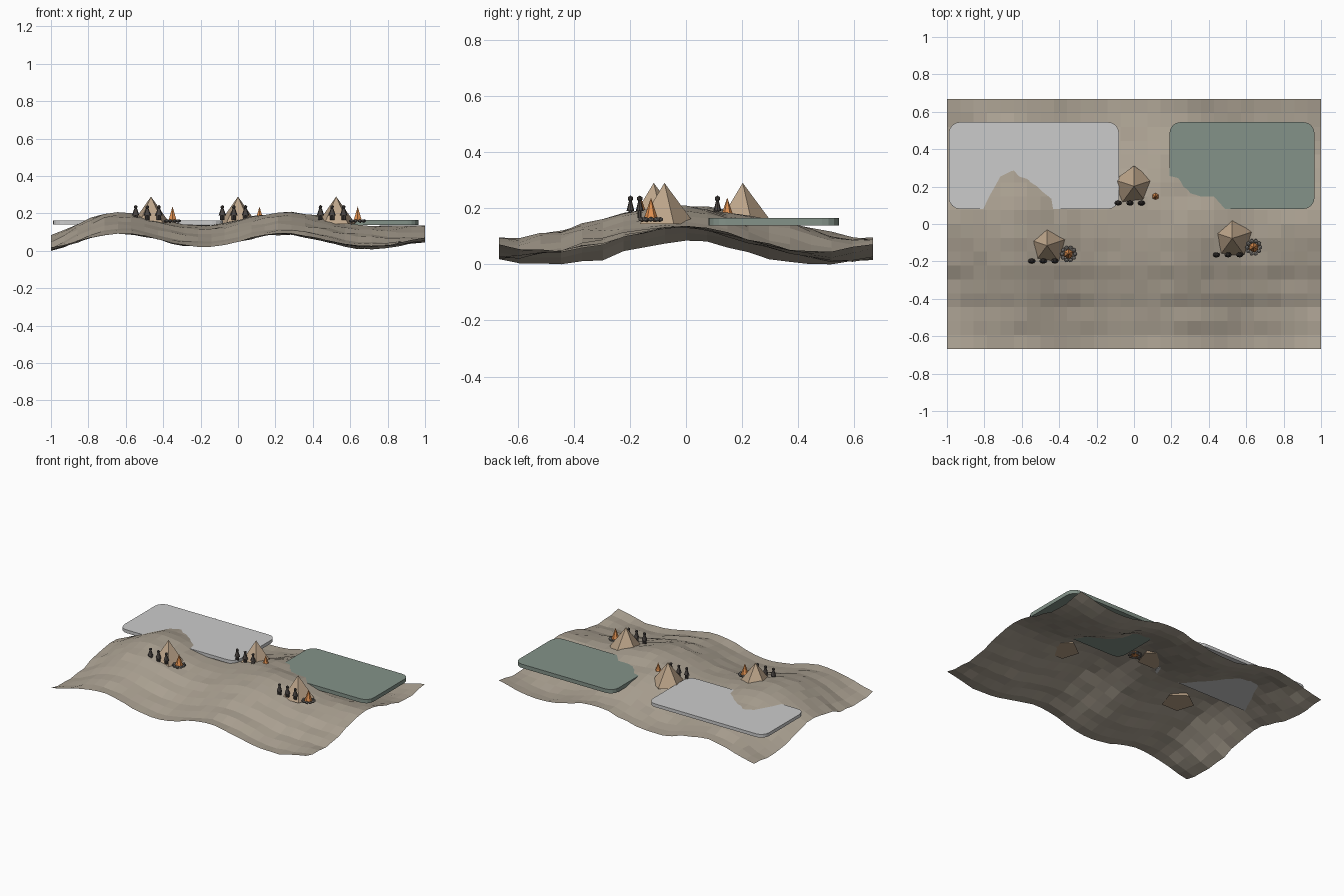
import bpy, bmesh, math, random
from mathutils import Vector

random.seed(4)
cube = bpy.data.objects.get("Cube")
if cube:
    bpy.data.objects.remove(cube)


def material(name, *rgb):
    m = bpy.data.materials.new(name)
    m.use_nodes = True
    m.diffuse_color = (*rgb, 1)
    m.node_tree.nodes["Principled BSDF"].inputs["Base Color"].default_value = (*rgb, 1)
    return m


EARTH = material("earth", 0.41, 0.36, 0.29)
ICE = material("ice", 0.65, 0.67, 0.66)
WATER = material("water", 0.23, 0.29, 0.25)
HIDE = material("hide", 0.5, 0.37, 0.25)
CLOTH = material("dark_cloth", 0.07, 0.06, 0.055)
FLAME = material("flame", 0.75, 0.28, 0.08)
STONE = material("stone", 0.16, 0.15, 0.14)
WOOD = material("wood", 0.2, 0.1, 0.05)


def finish(bm, name, mat):
    mesh = bpy.data.meshes.new(name)
    bm.to_mesh(mesh)
    bm.free()
    mesh.materials.append(mat)
    obj = bpy.data.objects.new(name, mesh)
    bpy.context.collection.objects.link(obj)
    return obj


def cone(name, mat, base, r1, r2, height, sides, squash=1.0):
    """Upright tapered prism standing on base."""
    bm = bmesh.new()
    bmesh.ops.create_cone(bm, cap_ends=True, segments=sides,
                          radius1=r1, radius2=r2, depth=height)
    obj = finish(bm, name, mat)
    obj.location = Vector(base) + Vector((0, 0, height / 2))
    obj.scale.y = squash
    return obj


def ball(name, mat, centre, radius, squash=1.0):
    bm = bmesh.new()
    bmesh.ops.create_icosphere(bm, subdivisions=1, radius=radius)
    obj = finish(bm, name, mat)
    obj.location = centre
    obj.scale.z = squash


def ramp(lo, hi, v):
    t = min(1, max(0, (v - lo) / (hi - lo)))
    return t * t * (3 - 2 * t)


# Local knolls and hollows: x, y, height
KNOLLS = [(0.48, 0.1, 0.02), (0.03, 0.2, 0.012), (0.28, 0.38, 0.04),
          (-0.65, 0.43, 0.012), (-0.63, 0.28, -0.006), (-0.4, 0.16, -0.01)]


def ground_height(x, y):
    """Two ridges in x, falling away from a central spine in y."""
    d = abs(y)
    edge = max(0, (abs(x) - 0.7) / 0.3) ** 1.3
    ridge = 0.17 + 0.035 * math.cos(7.1 * (x - 0.25)) - 0.057 * edge
    middle_fall = -0.115 * ramp(0.02, 0.67, d)
    middle_fall -= 0.3 * max(0, y) * (0.67 - d) * ramp(0.1, 0.3, x)
    edge_fall = -0.085 * ramp(0, 0.45, d) + 0.02 * ramp(0.5, 0.67, d)
    knolls = sum(h * math.exp(-((x - cx) ** 2 + (y - cy) ** 2) / 0.015)
                 for cx, cy, h in KNOLLS)
    terraces = 0.003 * math.cos(math.pi * (y + 0.222) / 0.074) * ramp(0.1, 0.2, -y)
    return ridge + middle_fall * (1 - edge) + edge_fall * edge + knolls + terraces


# Terrain sheet
bm = bmesh.new()
bmesh.ops.create_grid(bm, x_segments=28, y_segments=18, size=1)
for v in bm.verts:
    v.co.y *= 0.667
    v.co.z = max(0, ground_height(v.co.x, v.co.y) + random.uniform(-0.005, 0.005))
finish(bm, "terrain", EARTH)


# Frozen and open ponds: rounded slabs
def pond(name, mat, x0, x1, y0, y1, z0, z1, r):
    bm = bmesh.new()
    corners = [(x1 - r, y1 - r), (x0 + r, y1 - r), (x0 + r, y0 + r), (x1 - r, y0 + r)]
    ring = []
    for q, (cx, cy) in enumerate(corners):
        for k in range(5):
            a = math.pi / 2 * (q + k / 4)
            ring.append(bm.verts.new((cx + r * math.cos(a), cy + r * math.sin(a), z0)))
    bottom = bm.faces.new(ring)
    top = bmesh.ops.extrude_face_region(bm, geom=[bottom], use_keep_orig=True)
    bmesh.ops.translate(bm, vec=(0, 0, z1 - z0),
                        verts=[v for v in top["geom"] if isinstance(v, bmesh.types.BMVert)])
    bmesh.ops.recalc_face_normals(bm, faces=bm.faces)
    finish(bm, name, mat)


pond("frozen_pond", ICE, -0.99, -0.08, 0.08, 0.545, 0.14, 0.163, 0.06)
pond("open_pond", WATER, 0.19, 0.965, 0.08, 0.545, 0.138, 0.165, 0.06)


# Standing figure with legs, flared cloak and head
def figure(tag, x, y, z):
    for side in (-1, 1):
        cone(f"{tag}_leg", CLOTH, (x + side * 0.006, y, z), 0.007, 0.007, 0.035, 6)
    cone(f"{tag}_cloak", CLOTH, (x, y, z + 0.024), 0.02, 0.007, 0.038, 8, squash=0.7)
    ball(f"{tag}_head", CLOTH, (x, y, z + 0.069), 0.011)


# Campfire with stone ring, leaning logs and flame
def campfire(tag, x, y, z):
    for k in range(10):
        a = math.tau * k / 10
        ball(f"{tag}_stone", STONE,
             (x + 0.035 * math.cos(a), y + 0.035 * math.sin(a), z), 0.012, 0.75)
    for k in range(4):
        a = math.tau * k / 4 + 0.4
        log = cone(f"{tag}_log", WOOD, (x + 0.014 * math.cos(a),
                   y + 0.014 * math.sin(a), z - 0.022), 0.005, 0.005, 0.05, 6)
        log.rotation_euler = (0, -1.2, a)
    cone(f"{tag}_flame", FLAME, (x, y, z), 0.026, 0, 0.077, 6)


# Three camps: tent centre, fire position, middle figure position
camps = [("west", (-0.465, -0.115), (-0.35, -0.16), (-0.485, -0.198)),
         ("north", (0, 0.202), (0.115, 0.147), (-0.022, 0.112)),
         ("east", (0.525, -0.077), (0.64, -0.125), (0.503, -0.165))]
for tag, tent, fire, people in camps:
    cone(f"{tag}_tent", HIDE, (*tent, 0.143), 0.109, 0, 0.147, 5)
    campfire(f"{tag}_fire", *fire, 0.16)
    for k in (-1, 0, 1):
        figure(f"{tag}_figure", people[0] + 0.062 * k, people[1], 0.165)
